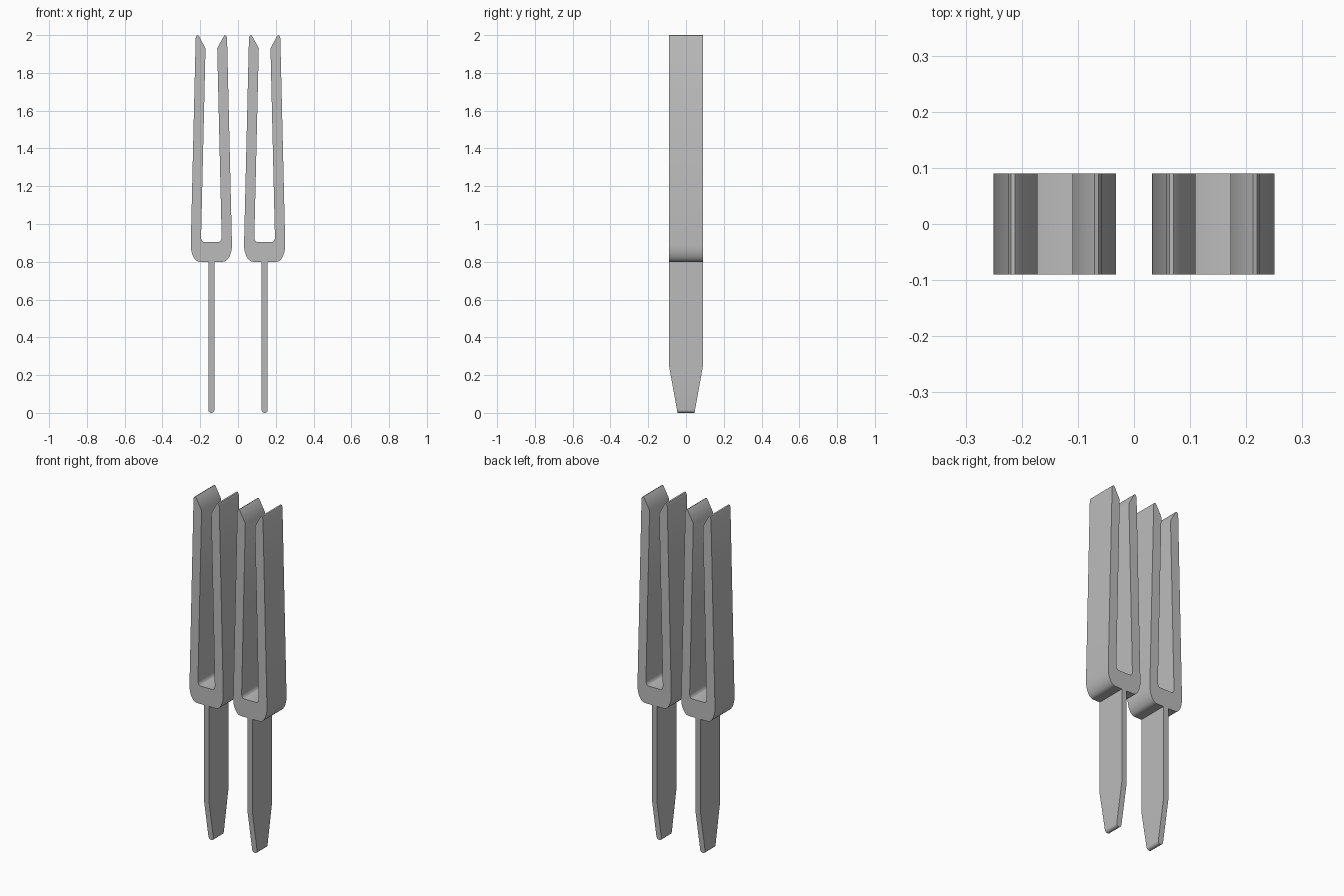
import bpy, bmesh, math

cube = bpy.data.objects.get("Cube")
if cube:
    bpy.data.objects.remove(cube, do_unlink=True)

HALF_DEPTH = 0.09
CLIP_X = 0.141

metal = bpy.data.materials.new("grey_metal")
metal.use_nodes = True
GREY = (0.5, 0.5, 0.5, 1)
metal.diffuse_color = GREY
metal.node_tree.nodes["Principled BSDF"].inputs["Base Color"].default_value = GREY


def arc(cx, cz, rx, rz, start, end, steps):
    """Points on an elliptical arc in the x-z plane, angles in degrees."""
    angles = [math.radians(start + (end - start) * i / steps) for i in range(steps + 1)]
    return [(cx + rx * math.cos(a), cz + rz * math.sin(a)) for a in angles]


def extrude_profile(name, points, x, shape=None):
    """Extrude an x-z outline through the depth of the part."""
    bm = bmesh.new()
    face = bm.faces.new([bm.verts.new((px, -HALF_DEPTH, pz)) for px, pz in points])
    moved = bmesh.ops.extrude_face_region(bm, geom=[face])["geom"]
    verts = [v for v in moved if isinstance(v, bmesh.types.BMVert)]
    bmesh.ops.translate(bm, verts=verts, vec=(0, 2 * HALF_DEPTH, 0))
    if shape:
        for v in bm.verts:
            shape(v)
    bmesh.ops.recalc_face_normals(bm, faces=bm.faces)
    mesh = bpy.data.meshes.new(name)
    bm.to_mesh(mesh)
    bm.free()
    mesh.materials.append(metal)
    obj = bpy.data.objects.new(name, mesh)
    obj.location.x = x
    bpy.context.collection.objects.link(obj)
    bpy.ops.object.select_all(action="DESELECT")
    obj.select_set(True)
    bpy.context.view_layer.objects.active = obj
    bpy.ops.object.shade_smooth_by_angle(angle=math.radians(30))
    return obj


# Right half of the fork outline, from the bottom, over the prong, to the slot floor
half_fork = arc(0.062, 0.89, 0.047, 0.09, -90, 0, 8)
half_fork += [(0.083, 1.985), (0.078, 1.997), (0.071, 2.0), (0.065, 1.993), (0.031, 1.93)]
half_fork += arc(0.04, 0.93, 0.0145, 0.025, 0, -90, 4)
fork = half_fork + [(-x, z) for x, z in reversed(half_fork)]

# Narrow blade with a rounded lower end
blade = [(0.016, 0.81), (-0.016, 0.81), (-0.016, 0.25)]
blade += arc(0, 0.016, 0.016, 0.016, 180, 360, 8) + [(0.016, 0.25)]


def taper(v):
    """Narrow the blade's depth towards its lower end."""
    v.co.y *= 0.5 + 0.5 * min(1, max(0, v.co.z) / 0.25)


for side, x in (("right", -CLIP_X), ("left", CLIP_X)):
    extrude_profile(side + "_fork", fork, x)
    extrude_profile(side + "_blade", blade, x, taper)
